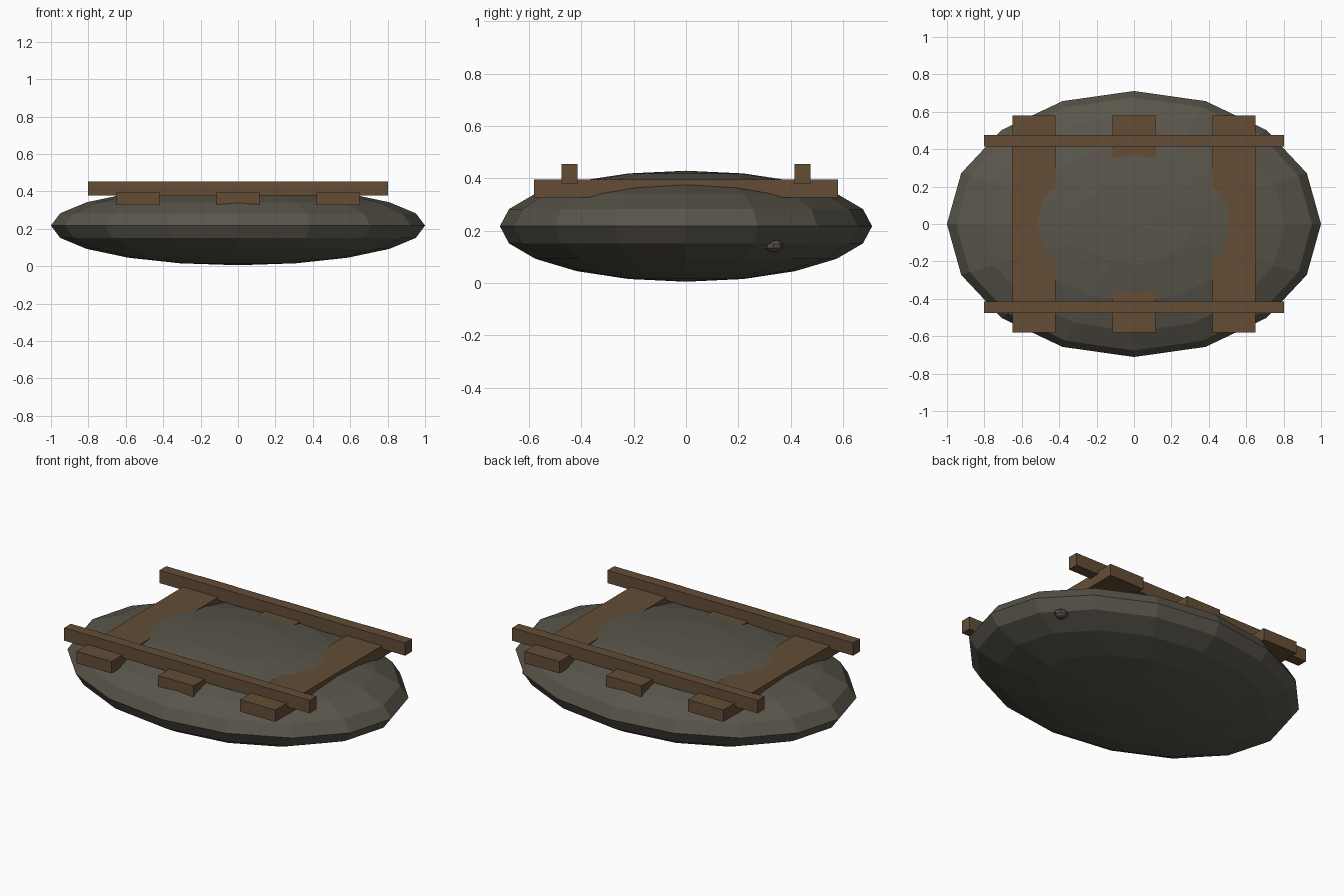
import bpy
from mathutils import Matrix, Vector

cube = bpy.data.objects.get("Cube")
if cube:
    bpy.data.objects.remove(cube, do_unlink=True)


def material(name, rgb):
    m = bpy.data.materials.new(name)
    m.use_nodes = True
    m.diffuse_color = (*rgb, 1)
    m.node_tree.nodes["Principled BSDF"].inputs["Base Color"].default_value = (*rgb, 1)
    return m


stone = material("dark_stone", (0.100, 0.091, 0.070))
wood = material("brown_wood", (0.127, 0.075, 0.037))


def finish(name, mat, centre, size):
    ob = bpy.context.object
    ob.name = name
    ob.data.transform(Matrix.Translation(Vector(centre)) @ Matrix.Diagonal((*size, 1)))
    ob.data.materials.append(mat)
    return ob


def box(name, centre, size):
    bpy.ops.mesh.primitive_cube_add(size=1)
    return finish(name, wood, centre, size)


def ball(name, centre, radii, segments, rings):
    bpy.ops.mesh.primitive_uv_sphere_add(segments=segments, ring_count=rings, radius=1)
    return finish(name, stone, centre, radii)


# Flattened faceted boulder, with a small lump low on its left side
ball("boulder", (0, 0, 0.217), (1, 0.711, 0.212), 16, 10)
ball("small_lump", (0.79, 0.335, 0.142), (0.04, 0.036, 0.024), 8, 5)

# Three planks sunk into the top
for name, x in (("right_plank", -0.535), ("middle_plank", 0), ("left_plank", 0.535)):
    box(name, (x, 0, 0.361), (0.23, 1.16, 0.07))

# Two rails lying across the planks
for name, y in (("front_rail", -0.445), ("back_rail", 0.445)):
    box(name, (0, y, 0.416), (1.604, 0.062, 0.076))
